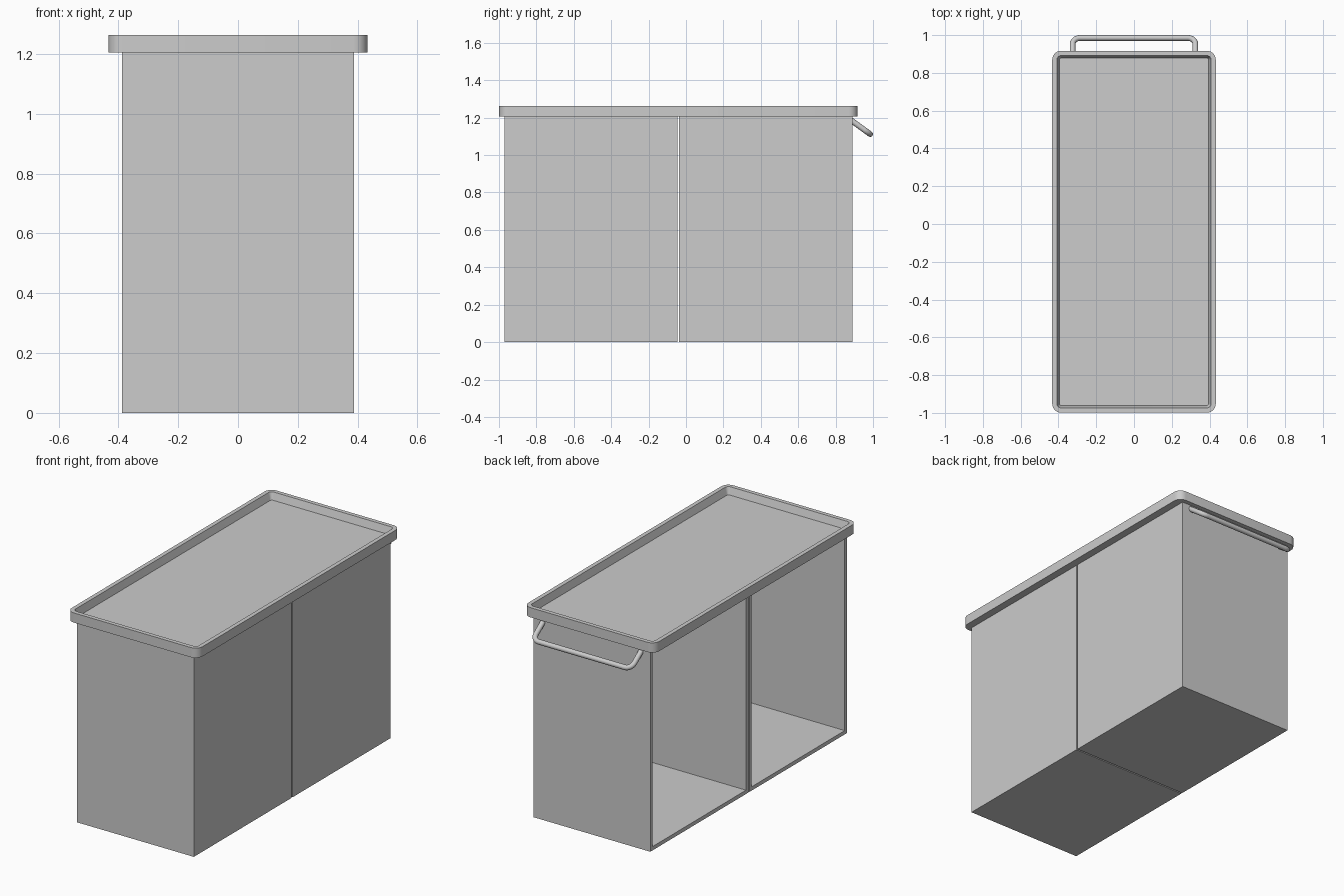
import bpy, bmesh, math
from mathutils import Vector

cube = bpy.data.objects.get("Cube")
if cube:
    bpy.data.objects.remove(cube, do_unlink=True)

GREY = (0.604, 0.604, 0.604, 1)
grey = bpy.data.materials.new("light_grey")
grey.use_nodes = True
grey.diffuse_color = GREY
grey.node_tree.nodes["Principled BSDF"].inputs["Base Color"].default_value = GREY

MID_Y = -0.041       # centre of the body; the handle sticks out behind it
BODY_TOP = 1.205


def add_object(name, bm):
    mesh = bpy.data.meshes.new(name)
    bm.to_mesh(mesh)
    bm.free()
    mesh.materials.append(grey)
    obj = bpy.data.objects.new(name, mesh)
    bpy.context.collection.objects.link(obj)
    return obj


def smooth(obj, angle=35):
    bpy.ops.object.select_all(action='DESELECT')
    obj.select_set(True)
    bpy.context.view_layer.objects.active = obj
    bpy.ops.object.shade_smooth_by_angle(angle=math.radians(angle))


def cabinet(name, y0, y1):
    """Thin-walled box, open on the -x side."""
    bm = bmesh.new()
    bmesh.ops.create_cube(bm, size=1)
    size = Vector((0.774, y1 - y0, BODY_TOP))
    bmesh.ops.scale(bm, vec=size, verts=bm.verts)
    bmesh.ops.translate(bm, vec=(0, (y0 + y1) / 2, BODY_TOP / 2), verts=bm.verts)
    bm.normal_update()
    opening = [f for f in bm.faces if f.normal.x < -0.9]
    bmesh.ops.delete(bm, geom=opening, context='FACES')
    obj = add_object(name, bm)
    wall = obj.modifiers.new("wall", 'SOLIDIFY')
    wall.thickness = 0.023
    wall.offset = -1
    wall.use_even_offset = True


def rounded_ring(bm, half_x, half_y, radius, z, steps=6):
    """Loop of vertices around a rounded rectangle."""
    ring = []
    for corner, (sx, sy) in enumerate([(1, 1), (-1, 1), (-1, -1), (1, -1)]):
        for i in range(steps + 1):
            a = math.pi / 2 * (corner + i / steps)
            ring.append(bm.verts.new((
                sx * (half_x - radius) + radius * math.cos(a),
                MID_Y + sy * (half_y - radius) + radius * math.sin(a), z)))
    return ring


# Two cabinets with a narrow gap
cabinet("front_cabinet", -0.97, MID_Y - 0.004)
cabinet("back_cabinet", MID_Y + 0.004, 0.89)

# Tray top with a raised rim and a sloped inner wall
bm = bmesh.new()
rings = [rounded_ring(bm, 0.433 - inset, 0.958 - inset, radius, z)
         for inset, radius, z in [(0, 0.047, BODY_TOP), (0, 0.047, 1.263),
                                  (0.025, 0.022, 1.263), (0.038, 0.012, 1.22)]]
for low, high in zip(rings, rings[1:]):
    for i in range(len(low)):
        j = (i + 1) % len(low)
        bm.faces.new((low[i], low[j], high[j], high[i]))
bm.faces.new(list(reversed(rings[0])))
bm.faces.new(rings[-1])
smooth(add_object("tray_top", bm))

# Slanted bar handle on the back, bent from a round rod
TUBE, HALF, BEND = 0.015, 0.325, 0.04
root, tip = Vector((0, 0.88, 1.188)), Vector((0, 0.985, 1.112))
out = (tip - root).normalized()
length = (tip - root).length
half_path = [root + Vector((HALF, 0, 0))]
for i in range(9):
    a = math.pi / 2 * i / 8
    half_path.append(root + Vector((HALF - BEND + BEND * math.cos(a), 0, 0))
                     + out * (length - BEND + BEND * math.sin(a)))
path = half_path + [Vector((-p.x, p.y, p.z)) for p in reversed(half_path)]

curve = bpy.data.curves.new("handle", 'CURVE')
curve.dimensions = '3D'
curve.bevel_depth = TUBE
curve.bevel_resolution = 4
curve.use_fill_caps = True
spline = curve.splines.new('POLY')
spline.points.add(len(path) - 1)
for point, p in zip(spline.points, path):
    point.co = (*p, 1)
curve.materials.append(grey)
handle = bpy.data.objects.new("handle", curve)
bpy.context.collection.objects.link(handle)
bpy.ops.object.select_all(action='DESELECT')
handle.select_set(True)
bpy.context.view_layer.objects.active = handle
bpy.ops.object.convert(target='MESH')
smooth(bpy.context.view_layer.objects.active, 50)
